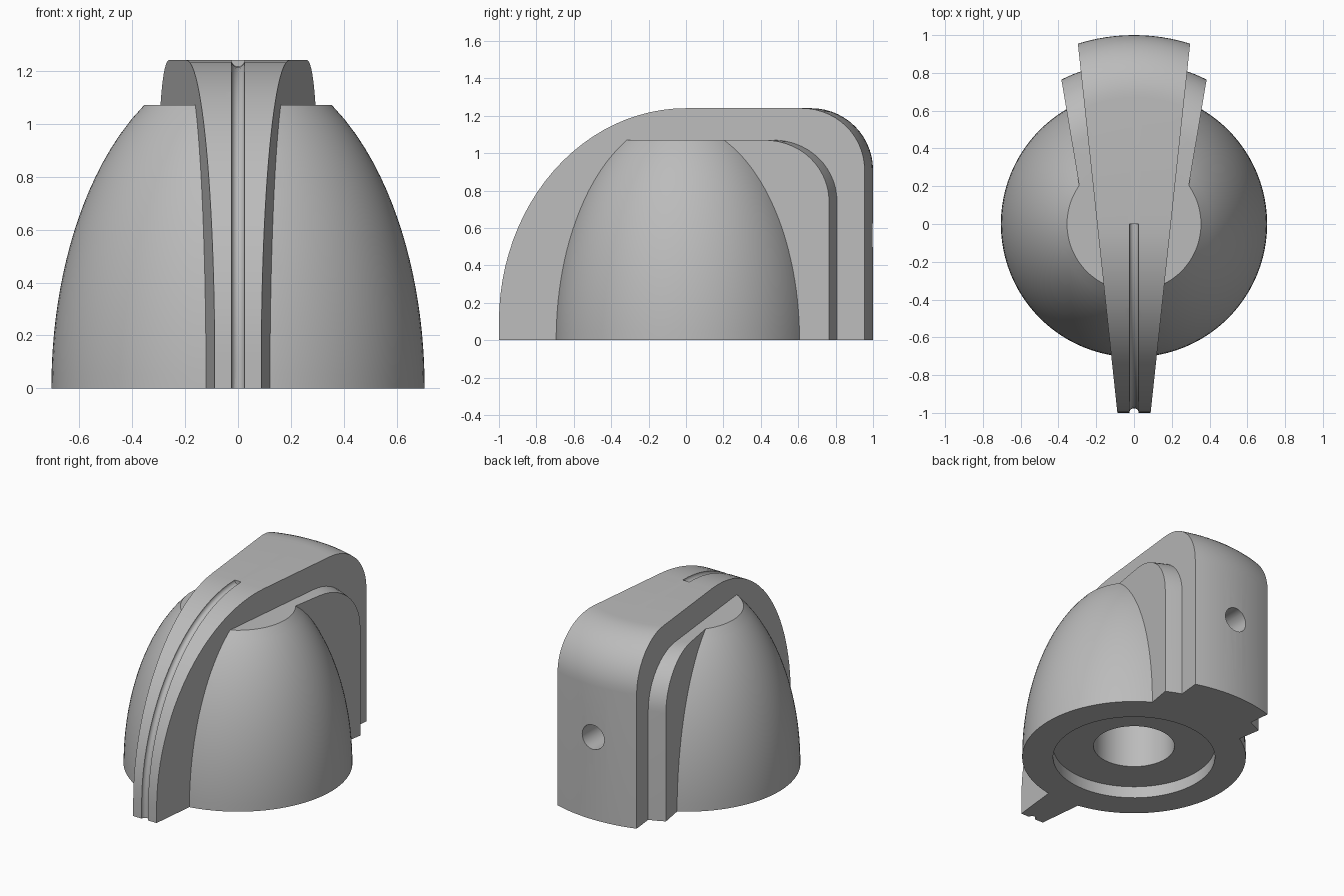
import bpy, bmesh
from math import sin, cos, pi, sqrt
from mathutils import Matrix, Vector

if "Cube" in bpy.data.objects:
    bpy.data.objects.remove(bpy.data.objects["Cube"])

grey = bpy.data.materials.new("plain grey")
grey.use_nodes = True
tone = (0.5, 0.5, 0.5, 1)
grey.diffuse_color = tone
grey.node_tree.nodes["Principled BSDF"].inputs["Base Color"].default_value = tone


def finish(name, bm):
    bmesh.ops.remove_doubles(bm, verts=bm.verts, dist=1e-5)
    bmesh.ops.recalc_face_normals(bm, faces=bm.faces)
    mesh = bpy.data.meshes.new(name)
    bm.to_mesh(mesh)
    bm.free()
    mesh.materials.append(grey)
    ob = bpy.data.objects.new(name, mesh)
    bpy.context.collection.objects.link(ob)
    return ob


def skin(name, rows):
    """Join equal closed loops into a solid with flat end caps."""
    bm = bmesh.new()
    loops = [[bm.verts.new(p) for p in row] for row in rows]
    n = len(loops[0])
    for a, b in zip(loops, loops[1:]):
        for i in range(n):
            j = (i + 1) % n
            bm.faces.new((a[i], a[j], b[j], b[i]))
    bm.faces.new(loops[0])
    bm.faces.new(loops[-1])
    return finish(name, bm)


def lathe(name, profile, steps=96):
    """Solid of revolution about z, flat discs at both ends."""
    rings = [[(r * cos(2 * pi * i / steps), r * sin(2 * pi * i / steps), z)
              for i in range(steps)] for r, z in profile]
    return skin(name, rings)


def fan(name, half, spread, front, radius, top, fillet, strips=12):
    """Wedge widening to the back, whose back is turned about z and rounded on top."""
    back = [(radius - fillet + fillet * sin(a), top - fillet + fillet * cos(a))
            for a in (pi / 2 * i / 14 for i in range(15))] + [(radius, 0)]
    rows = []
    for s in range(strips + 1):
        t = 2 * s / strips - 1
        row = [(t * (half + spread * y), y, z) for y, z in front]
        for r, z in back:
            a, b, c = 1 + (t * spread) ** 2, t * t * half * spread, (t * half) ** 2 - r * r
            y = (sqrt(b * b - a * c) - b) / a
            row.append((t * (half + spread * y), y, z))
        rows.append(row)
    return skin(name, rows)


def combine(body, other, operation):
    other.hide_render = True
    mod = body.modifiers.new(other.name, 'BOOLEAN')
    mod.operation, mod.object, mod.solver = operation, other, 'EXACT'
    bpy.context.view_layer.objects.active = body
    bpy.ops.object.modifier_apply(modifier=mod.name)
    bpy.data.objects.remove(other)


# Domed skirt with a flat top
DOME_TOP = 1.07
levels = [DOME_TOP * i / 20 for i in range(21)]
knob = lathe("knob_body", [(0.705 * sqrt(1 - (z / 1.238) ** 2), z) for z in levels])

# Pointer ridge and the lower shoulder behind it
TOP = 1.24
arc = [(-cos(a), 0.1 + (TOP - 0.1) * sin(a)) for a in (pi / 2 * i / 24 for i in range(25))]
pointer = fan("pointer_ridge", 0.195, 0.107, [(-1, 0)] + arc, 1.0, TOP, 0.33)
shoulder = fan("shoulder", 0.256, 0.168, [(-0.1, 0), (-0.1, DOME_TOP)], 0.856, DOME_TOP, 0.33)
combine(knob, shoulder, 'UNION')
combine(knob, pointer, 'UNION')

# Round indicator groove following the front of the ridge
path = [(-1, -0.1)] + arc
rings = []
for i, (y, z) in enumerate(path):
    y0, z0 = path[max(i - 1, 0)]
    y1, z1 = path[min(i + 1, len(path) - 1)]
    along = Vector((0, y1 - y0, z1 - z0)).normalized()
    if i == len(path) - 1:
        along = Vector((0, 1, 0))
    out = Vector((0, -along.z, along.y))
    centre = Vector((0, y, z))
    rings.append([centre + 0.025 * (Vector((cos(a), 0, 0)) + out * sin(a))
                  for a in (2 * pi * (k + 0.5) / 16 for k in range(16))])
combine(knob, skin("groove_cutter", rings), 'DIFFERENCE')

# Recess and shaft bore underneath
combine(knob, lathe("recess_cutter", [(0.51, -0.1), (0.51, 0.08)]), 'DIFFERENCE')
combine(knob, lathe("bore_cutter", [(0.255, -0.1), (0.255, 0.85)], 64), 'DIFFERENCE')

# Set screw hole through the back into the bore
screw = lathe("screw_hole_cutter", [(0.083, 0), (0.083, 1.2)], 32)
screw.data.transform(Matrix.Translation((0, 0, 0.56)) @ Matrix.Rotation(-pi / 2, 4, 'X'))
combine(knob, screw, 'DIFFERENCE')

bpy.ops.object.select_all(action='DESELECT')
knob.select_set(True)
bpy.context.view_layer.objects.active = knob
bpy.ops.object.shade_smooth_by_angle(angle=pi / 6)
